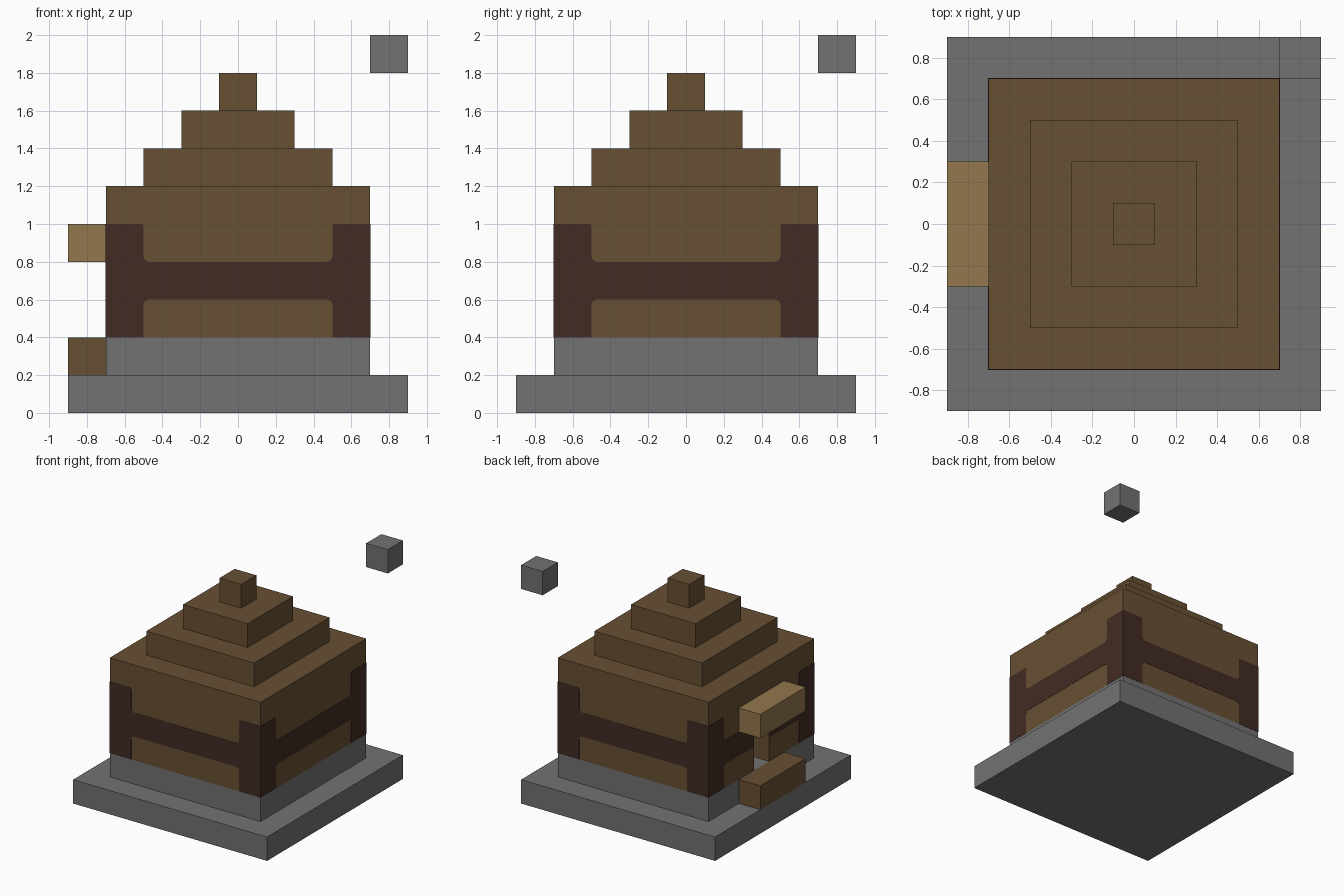
import bpy, bmesh, math
from mathutils import Matrix, Vector

cube = bpy.data.objects.get("Cube")
if cube:
    bpy.data.objects.remove(cube, do_unlink=True)

U = 0.2  # one building block


def material(name, rgb):
    m = bpy.data.materials.new(name)
    m.use_nodes = True
    m.diffuse_color = (*rgb, 1)
    bsdf = next(n for n in m.node_tree.nodes if n.type == 'BSDF_PRINCIPLED')
    bsdf.inputs["Base Color"].default_value = (*rgb, 1)
    return m


STONE = material("grey stone", (0.168, 0.168, 0.168))
BROWN = material("brown wood", (0.136, 0.08, 0.033))
DARK = material("dark timber", (0.053, 0.024, 0.017))
LIGHT = material("light wood", (0.288, 0.184, 0.074))


def finish(name, bm, mat):
    bmesh.ops.recalc_face_normals(bm, faces=bm.faces)
    mesh = bpy.data.meshes.new(name)
    bm.to_mesh(mesh)
    bm.free()
    mesh.materials.append(mat)
    ob = bpy.data.objects.new(name, mesh)
    bpy.context.collection.objects.link(ob)
    return ob


def box(name, size, centre, mat):
    bm = bmesh.new()
    bmesh.ops.create_cube(bm, size=1, matrix=Matrix.Translation(centre) @ Matrix.Diagonal((*size, 1)))
    return finish(name, bm, mat)


def extrude(bm, points, vec):
    face = bm.faces.new([bm.verts.new(p) for p in points])
    out = bmesh.ops.extrude_face_region(bm, geom=[face], use_keep_orig=True)
    bmesh.ops.translate(bm, vec=vec, verts=[g for g in out["geom"] if isinstance(g, bmesh.types.BMVert)])


# Stone base
box("base_slab", (9 * U, 9 * U, U), (0, 0, U / 2), STONE)
box("foundation", (7 * U, 7 * U, U), (0, 0, 1.5 * U), STONE)

# Hollow walls with a doorway on the -x side, drawn as a floor plan
o, i, d = 0.7, 0.5, 0.1
half_plan = [(-o, d), (-o, o), (o, o), (o, -o), (-o, -o), (-o, -d),
             (-i, -d), (-i, -i), (i, -i), (i, i), (-i, i), (-i, d)]
bm = bmesh.new()
extrude(bm, [(x, y, 0.4) for x, y in half_plan], Vector((0, 0, 2 * U)))
finish("lower_walls", bm, BROWN)
box("upper_walls", (7 * U, 7 * U, 2 * U), (0, 0, 1.0), BROWN)

# Stepped roof
for n, blocks in enumerate((5, 3, 1)):
    box(f"roof_tier_{n + 1}", (blocks * U, blocks * U, U), (0, 0, 1.3 + n * U), BROWN)


# Timber frame: a softened H on every wall, mirrored about the wall centre
def arc(cx, cz, r, start, end, steps=4):
    angles = [math.radians(start + (end - start) * k / steps) for k in range(steps + 1)]
    return [(cx + r * math.cos(a), cz + r * math.sin(a)) for a in angles]


T, R = 0.002, 0.03
for name, turn, gap in (("front", 0, 0), ("left", 90, 0), ("back", 180, 0), ("right", 270, d)):
    outline = ([(gap, 0.6)] + arc(i - R, 0.6 - R, R, 90, 0)
               + [(i, 0.4), (o + T, 0.4), (o + T, 1.0)]
               + arc(i + R / 2, 1 - R / 2, R / 2, 90, 180)
               + arc(i - R, 0.8 + R, R, 0, -90) + [(gap, 0.8)])
    bm = bmesh.new()
    for side in (1, -1):
        extrude(bm, [(side * x, -o, z) for x, z in outline], Vector((0, -T, 0)))
    bmesh.ops.rotate(bm, verts=bm.verts, cent=(0, 0, 0), matrix=Matrix.Rotation(math.radians(turn), 3, 'Z'))
    finish(f"{name}_timber_frame", bm, DARK)

# Entrance and floating block
box("door_step", (U, 3 * U, U), (-0.8, 0, 0.3), BROWN)
box("door_awning", (U, 3 * U, U), (-0.8, 0, 0.9), LIGHT)
box("floating_block", (U, U, U), (0.8, 0.8, 1.9), STONE)
